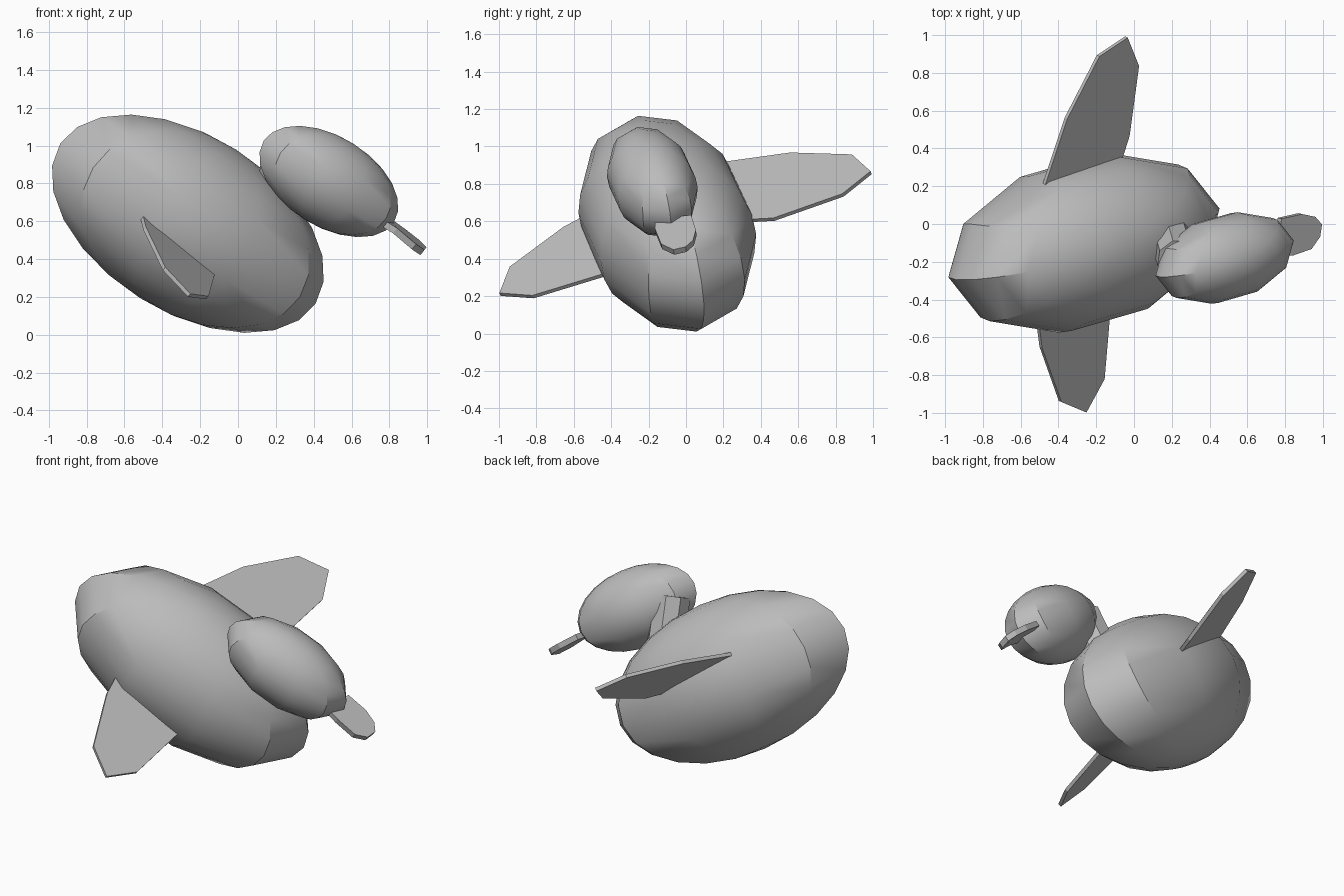
import bpy, bmesh, math
from mathutils import Vector, Matrix

cube = bpy.data.objects.get("Cube")
if cube:
    bpy.data.objects.remove(cube, do_unlink=True)

grey = bpy.data.materials.new("plain_grey")
grey.use_nodes = True
grey.diffuse_color = (0.5, 0.5, 0.5, 1)
grey.node_tree.nodes["Principled BSDF"].inputs["Base Color"].default_value = (0.5, 0.5, 0.5, 1)


def finish(name, bm, smooth=False):
    bmesh.ops.recalc_face_normals(bm, faces=bm.faces)
    mesh = bpy.data.meshes.new(name)
    bm.to_mesh(mesh)
    bm.free()
    mesh.materials.append(grey)
    obj = bpy.data.objects.new(name, mesh)
    bpy.context.collection.objects.link(obj)
    if smooth:
        bpy.ops.object.select_all(action='DESELECT')
        obj.select_set(True)
        bpy.context.view_layer.objects.active = obj
        bpy.ops.object.shade_smooth_by_angle(angle=math.radians(30))
    return obj


# Tilted axes shared by the body and the head
forward = Vector((0.83, 0.24, -0.52)).normalized()
side = Vector((0.17, -0.97, -0.17))
side = (side - forward * side.dot(forward)).normalized()
up = side.cross(forward)
tilt = Matrix((forward, -side, up)).transposed().to_4x4()


def egg(name, centre, size, segments=10, rings=12):
    # Half circle spun about the up axis, starting at the front tip
    bm = bmesh.new()
    arc = [math.pi * i / rings for i in range(rings + 1)]
    verts = [bm.verts.new((math.sin(a), 0, math.cos(a))) for a in arc]
    edges = [bm.edges.new(pair) for pair in zip(verts, verts[1:])]
    bmesh.ops.spin(bm, geom=verts + edges, cent=(0, 0, 0), axis=(0, 0, 1),
                   angle=math.tau, steps=segments)
    bmesh.ops.remove_doubles(bm, verts=bm.verts, dist=0.001)
    shape = Matrix.Diagonal((0.82, 0.45, 0.468, 1))
    bm.transform(Matrix.Translation(centre) @ tilt @ shape @ Matrix.Scale(size, 4))
    return finish(name, bm, smooth=True)


def plate(name, outline, thickness):
    bm = bmesh.new()
    bm.faces.new([bm.verts.new(p) for p in outline])
    obj = finish(name, bm)
    mod = obj.modifiers.new("thickness", 'SOLIDIFY')
    mod.thickness = thickness
    mod.offset = 0
    return obj


# Body and head share one form at two sizes
egg("body", (-0.265, -0.10, 0.587), 1.0)
egg("head", (0.48, -0.18, 0.81), 0.51)

# Neck
base, top = Vector((0.175, 0.02, 0.45)), Vector((0.235, -0.19, 0.95))
axis = top - base
bm = bmesh.new()
bmesh.ops.create_cone(bm, cap_ends=True, segments=8, radius1=0.115, radius2=0.115, depth=axis.length)
bm.transform(Matrix.Translation((base + top) / 2) @ axis.to_track_quat('Z', 'Y').to_matrix().to_4x4())
finish("neck", bm)

# Wings: one outline, reflected across the tilted middle plane
wing = [Vector(p) for p in (
    (-0.48, 0.20, 0.91), (-0.36, 0.56, 0.96), (-0.19, 0.89, 0.95), (-0.04, 0.99, 0.86),
    (0.02, 0.84, 0.74), (-0.03, 0.47, 0.61), (-0.09, 0.28, 0.60))]
normal = Vector((0.104, 0.945, 0.31)).normalized()
plate("left_wing", wing, 0.022)
plate("right_wing", [p - 2 * (p.dot(normal) - 0.148) * normal for p in wing], 0.022)

# Beak
plate("beak", [
    (0.75, -0.16, 0.60), (0.83, -0.165, 0.55), (0.93, -0.13, 0.465), (0.975, -0.065, 0.435),
    (0.985, 0.0, 0.45), (0.95, 0.04, 0.485), (0.88, 0.055, 0.54), (0.77, 0.03, 0.62)], 0.035)
